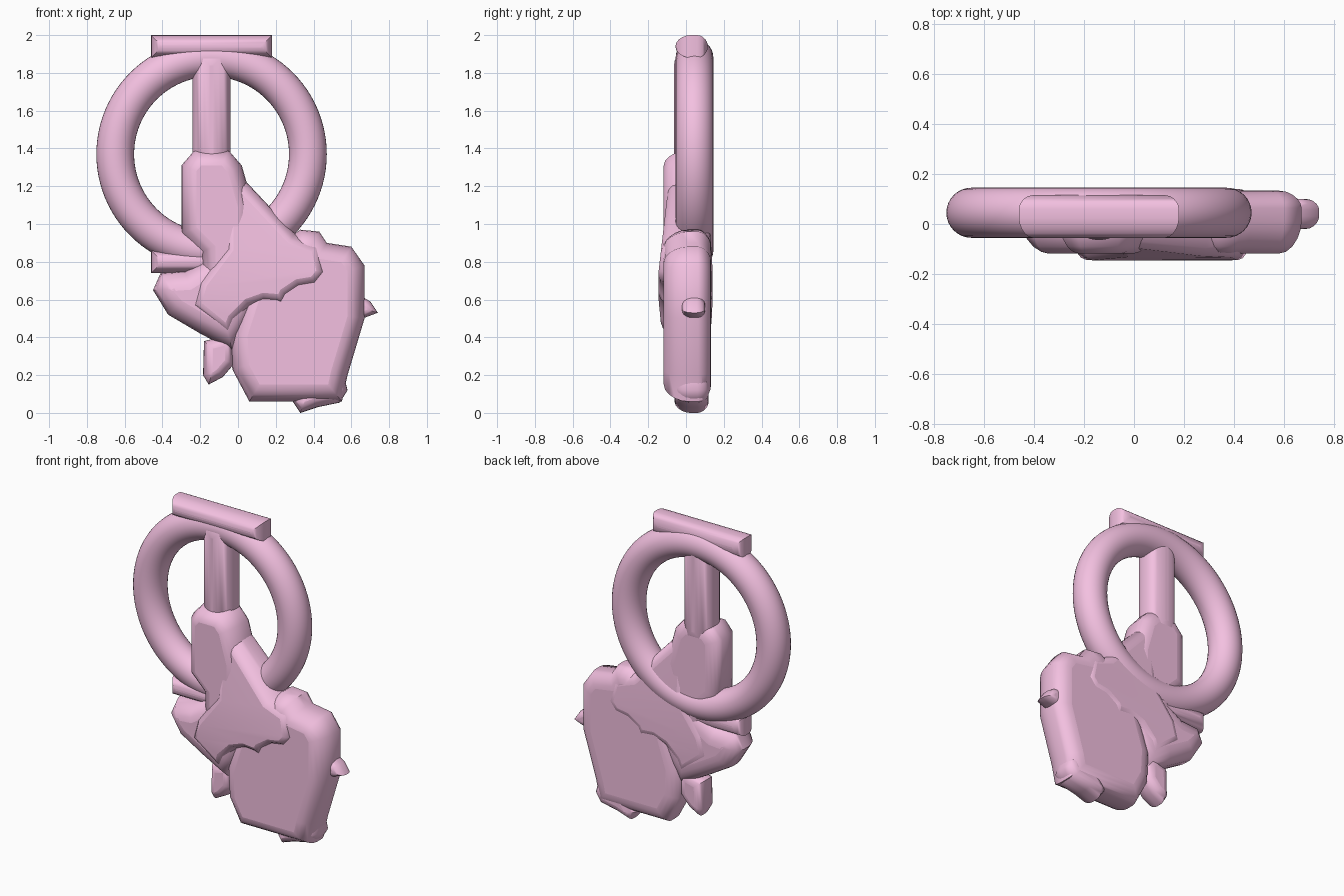
import bpy, math

if "Cube" in bpy.data.objects:
    bpy.data.objects.remove(bpy.data.objects["Cube"])

pink = bpy.data.materials.new("pink")
pink.diffuse_color = (0.9, 0.53, 0.75, 1)
pink.use_nodes = True
pink.node_tree.nodes["Principled BSDF"].inputs["Base Color"].default_value = pink.diffuse_color
MID = 0.045  # y of the common mid plane that all rims sit on


def finish(ob, name, angle=50):
    ob.name = name
    ob.data.materials.clear()
    ob.data.materials.append(pink)
    bpy.ops.object.select_all(action='DESELECT')
    ob.select_set(True)
    bpy.context.view_layer.objects.active = ob
    bpy.ops.object.shade_smooth_by_angle(angle=math.radians(angle))


def slab(name, pts, y_front, y_back, bevel, taper=None):
    """Filled outline in the xz plane whose thin rim swells from the mid plane to y_front and
    y_back over the bevel width. An optional taper(z) scales the depth."""
    cu = bpy.data.curves.new(name, 'CURVE')
    cu.dimensions = '2D'
    cu.fill_mode = 'BOTH'
    cu.bevel_depth = bevel
    cu.bevel_resolution = 4
    cu.extrude = bevel * 0.5
    cu.offset = -bevel
    sp = cu.splines.new('POLY')
    sp.points.add(len(pts) - 1)
    for p, (x, z) in zip(sp.points, pts):
        p.co = (x, z, 0, 1)
    sp.use_cyclic_u = True
    ob = bpy.data.objects.new(name, cu)
    bpy.context.collection.objects.link(ob)
    ob.rotation_euler = (math.pi / 2, 0, 0)
    ob.location.y = MID
    bpy.ops.object.select_all(action='DESELECT')
    ob.select_set(True)
    bpy.context.view_layer.objects.active = ob
    bpy.ops.object.convert(target='MESH')
    ob = bpy.context.view_layer.objects.active
    for v in ob.data.vertices:
        t = v.co.z / (bevel * 1.5)  # -1 at the back, 1 at the front
        depth = MID - y_front if t > 0 else MID - y_back
        v.co.z = depth * abs(t) ** 1.4 * (taper(v.co.y) if taper else 1)
    finish(ob, name)


def box(x0, x1, z0, z1):
    return [(x0, z0), (x1, z0), (x1, z1), (x0, z1)]


# Big ring
bpy.ops.mesh.primitive_torus_add(major_radius=0.51, minor_radius=0.1, major_segments=96,
                                 minor_segments=32, location=(-0.14, MID, 1.37),
                                 rotation=(math.pi / 2, 0, 0))
finish(bpy.context.object, "ring")

# Cross bars at the top and bottom of the ring
for name, z in (("top_bar", 1.88), ("bottom_bar", 0.74)):
    slab(name, box(-0.46, 0.18, z, z + 0.12), -0.055, 0.115, 0.055)

# Upright handle and its wider collar
slab("handle", box(-0.24, -0.04, 1.25, 1.93), -0.064, 0.13, 0.09)
slab("collar", [(-0.2, 0.6), (-0.2, 0.85), (-0.30, 0.95), (-0.30, 1.31), (-0.23, 1.39),
                (-0.05, 1.39), (0.02, 1.31), (0.08, 1.1), (0.08, 0.6)], -0.118, 0.125, 0.08)

# Lower body
slab("body", [(-0.04, 0.42), (-0.03, 0.23), (0.06, 0.06), (0.55, 0.06), (0.58, 0.2), (0.67, 0.5),
              (0.67, 0.78), (0.6, 0.88), (0.47, 0.9), (0.43, 0.96), (0.33, 0.97), (0.27, 0.93),
              (0.1, 0.85)], -0.118, 0.133, 0.09)

# Draped upper wedge with a scalloped hem, thinner towards its tip and hem
slab("drape", [(-0.085, 1.26), (0.0, 1.27), (0.3, 0.95), (0.44, 0.9), (0.48, 0.74), (0.42, 0.665),
               (0.33, 0.65), (0.27, 0.61), (0.24, 0.55), (0.2, 0.57), (0.14, 0.575), (0.07, 0.55),
               (0.0, 0.48), (-0.04, 0.38), (-0.26, 0.56), (-0.22, 0.7), (-0.085, 0.88)],
     -0.145, 0.141, 0.06,
     lambda z: 1 - 0.3 * max(0, z - 0.75) / 0.5 - 0.1 * max(0, 0.6 - z) / 0.2)

# Left arm
slab("arm", [(-0.45, 0.65), (-0.41, 0.74), (-0.28, 0.75), (-0.12, 0.85), (0.1, 0.8), (0.13, 0.6),
             (0.05, 0.45), (-0.03, 0.33), (-0.2, 0.42), (-0.37, 0.52)], -0.118, 0.13, 0.1)

# Small spikes around the rim
spikes = {
    "tail_spike": ([(-0.18, 0.38), (-0.185, 0.2), (-0.155, 0.15), (-0.08, 0.19), (-0.02, 0.26),
                    (-0.02, 0.42)], -0.05, 0.11, 0.05),
    "side_spike": ([(0.58, 0.58), (0.65, 0.62), (0.7, 0.59), (0.74, 0.53), (0.66, 0.5),
                    (0.6, 0.53)], -0.02, 0.1, 0.035),
    "foot_spike": ([(0.29, 0.06), (0.33, 0.0), (0.42, 0.03), (0.54, 0.055), (0.58, 0.12),
                    (0.56, 0.2), (0.4, 0.2)], -0.06, 0.12, 0.05),
}
for name, args in spikes.items():
    slab(name, *args)
